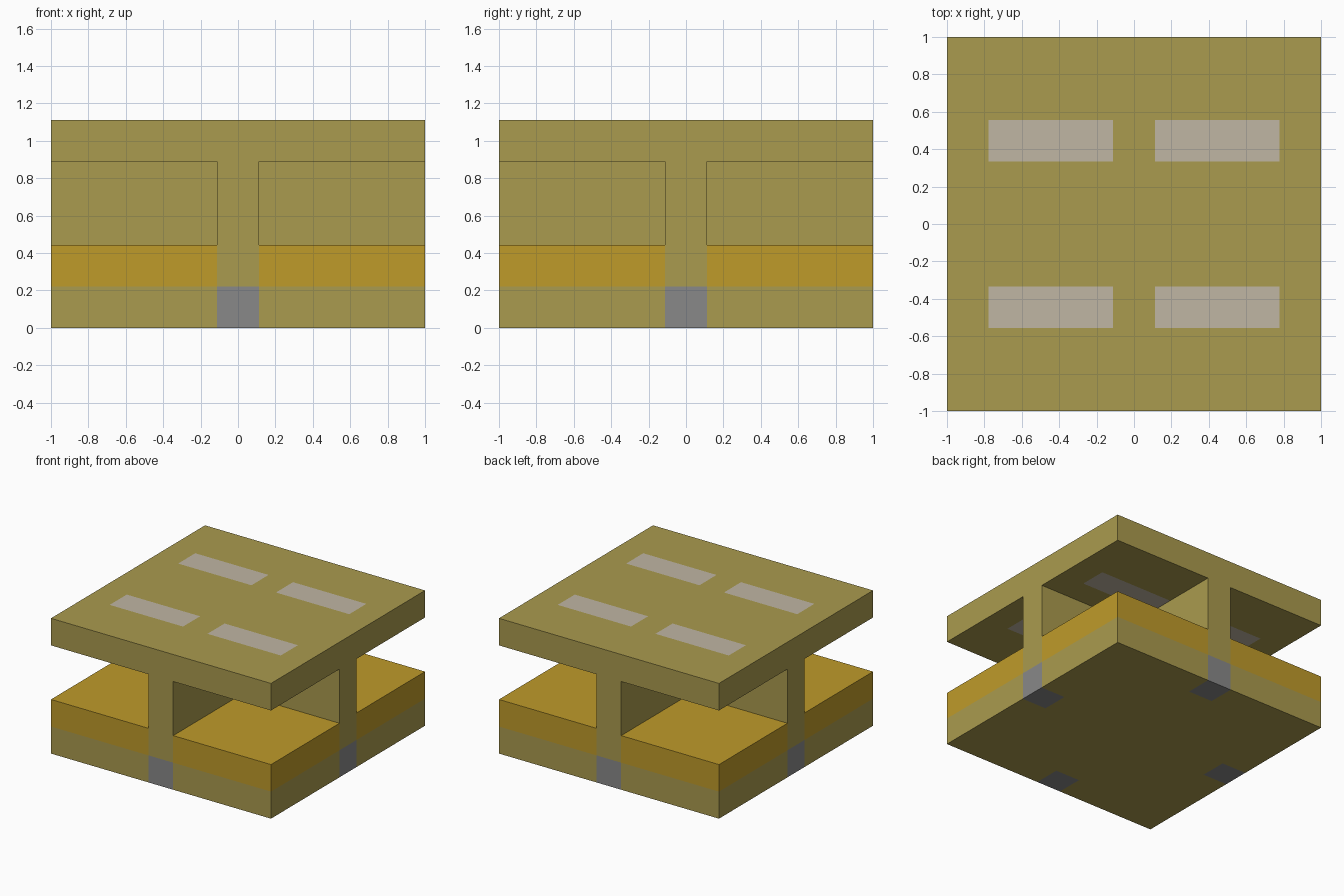
import bpy
import bmesh
from mathutils import Vector

cube = bpy.data.objects.get("Cube")
if cube:
    bpy.data.objects.remove(cube, do_unlink=True)

U = 2 / 9      # one building block
H = U / 2      # half a block


def material(name, rgb):
    lin = [((c / 255 + 0.055) / 1.055) ** 2.4 for c in rgb] + [1]
    m = bpy.data.materials.new(name)
    m.use_nodes = True
    m.diffuse_color = lin
    m.node_tree.nodes["Principled BSDF"].inputs["Base Color"].default_value = lin
    return m


olive = material("olive", (170, 155, 78))
amber = material("amber", (191, 155, 42))
grey = material("grey", (137, 137, 137))
pale = material("pale_stone", (192, 182, 164))


def finish(name, bm, mats):
    bmesh.ops.recalc_face_normals(bm, faces=bm.faces[:])
    mesh = bpy.data.meshes.new(name)
    bm.to_mesh(mesh)
    bm.free()
    for m in mats:
        mesh.materials.append(m)
    obj = bpy.data.objects.new(name, mesh)
    bpy.context.collection.objects.link(obj)


def block(name, low, high, mats, cuts=((), ()), rule=None):
    """Box cut along x and y planes; rule(centre) marks the second colour."""
    bm = bmesh.new()
    bmesh.ops.create_cube(bm, size=1)
    low, high = Vector(low), Vector(high)
    for v in bm.verts:
        v.co = (low + high) / 2 + v.co * (high - low)
    for axis, places in enumerate(cuts):
        normal = Vector((axis == 0, axis == 1, 0))
        for p in places:
            bmesh.ops.bisect_plane(bm, geom=bm.verts[:] + bm.edges[:] + bm.faces[:],
                                   plane_co=normal * p, plane_no=normal)
    if rule:
        for f in bm.faces:
            f.material_index = int(rule(f.calc_center_median()))
    finish(name, bm, mats)


# Base slab with a grey block in the middle of each side
def is_footing(c):
    x, y = abs(c.x), abs(c.y)
    return min(x, y) < H and max(x, y) > 1 - U


edges = (U - 1, -H, H, 1 - U)
block("base_slab", (-1, -1, 0), (1, 1, U), [olive, grey], (edges, edges), is_footing)

# Amber floor panels, one per quarter
for side, sx in (("left", 1), ("right", -1)):
    for end, sy in (("front", -1), ("back", 1)):
        xs, ys = sorted((sx * H, sx)), sorted((sy * H, sy))
        block(f"floor_{end}_{side}", (xs[0], ys[0], U), (xs[1], ys[1], 2 * U), [amber])

# Cross-shaped wall between base and roof
bm = bmesh.new()
outline = []
d = Vector((0, 1, 0))
for i in range(4):
    side = Vector((d.y, -d.x, 0))
    outline += [d * H - side * H, d - side * H, d + side * H]
    d = side
face = bm.faces.new([bm.verts.new(p + Vector((0, 0, U))) for p in outline])
out = bmesh.ops.extrude_face_region(bm, geom=[face])
bmesh.ops.translate(bm, vec=(0, 0, 3 * U),
                    verts=[g for g in out["geom"] if isinstance(g, bmesh.types.BMVert)])
finish("cross_wall", bm, [olive])


# Roof slab with four pale panels running right through it
def is_panel(c):
    on_face = abs(c.z - 4.5 * U) > H * 0.9
    return on_face and H < abs(c.x) < 3.5 * U and 1.5 * U < abs(c.y) < 2.5 * U


x_cuts = [s * p * U for s in (-1, 1) for p in (0.5, 3.5)]
y_cuts = [s * p * U for s in (-1, 1) for p in (1.5, 2.5)]
block("roof_slab", (-1, -1, 4 * U), (1, 1, 5 * U), [olive, pale], (x_cuts, y_cuts), is_panel)
